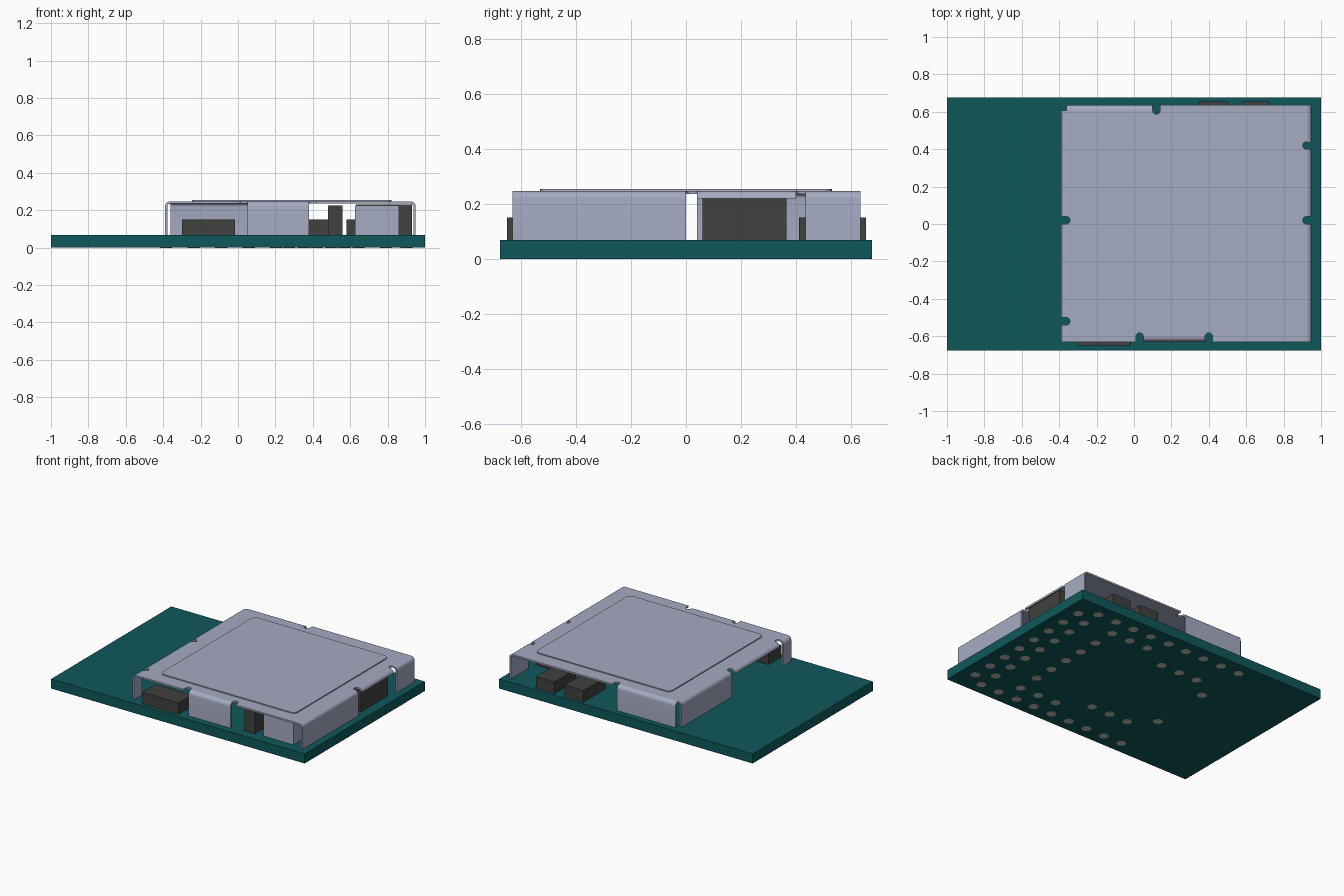
import bpy, bmesh, math
from mathutils import Vector

if "Cube" in bpy.data.objects:
    bpy.data.objects.remove(bpy.data.objects["Cube"], do_unlink=True)


def material(name, rgb):
    m = bpy.data.materials.new(name)
    m.use_nodes = True
    m.diffuse_color = (*rgb, 1)
    m.node_tree.nodes["Principled BSDF"].inputs["Base Color"].default_value = (*rgb, 1)
    return m


TEAL = material("teal board", (0.0045, 0.097, 0.105))
METAL = material("lilac metal", (0.38, 0.405, 0.54))
DARK = material("dark grey", (0.052, 0.052, 0.05))
PAD = material("pad grey", (0.52, 0.52, 0.47))


def finish(bm, name, mat, smooth=False):
    bmesh.ops.recalc_face_normals(bm, faces=bm.faces)
    me = bpy.data.meshes.new(name)
    bm.to_mesh(me)
    bm.free()
    me.materials.append(mat)
    ob = bpy.data.objects.new(name, me)
    bpy.context.collection.objects.link(ob)
    if smooth:
        bpy.ops.object.select_all(action='DESELECT')
        ob.select_set(True)
        bpy.context.view_layer.objects.active = ob
        bpy.ops.object.shade_smooth_by_angle(angle=math.radians(30))
    return ob


def prism(bm, points, offset):
    """Extrude a closed loop of 3D points along an offset."""
    face = bm.faces.new([bm.verts.new(p) for p in points])
    new = bmesh.ops.extrude_face_region(bm, geom=[face])["geom"]
    verts = [v for v in new if isinstance(v, bmesh.types.BMVert)]
    bmesh.ops.translate(bm, vec=offset, verts=verts)


def box(name, mat, x0, x1, y0, y1, z0, z1):
    bm = bmesh.new()
    prism(bm, [(x0, y0, z0), (x1, y0, z0), (x1, y1, z0), (x0, y1, z0)], (0, 0, z1 - z0))
    return finish(bm, name, mat)


# Circuit board and the parts mounted on it
BOARD = 0.068
box("circuit_board", TEAL, -1, 1, -0.677, 0.677, 0, BOARD)
box("front_chip", DARK, -0.30, -0.015, -0.65, -0.50, BOARD, 0.15)
box("back_chip_left", DARK, 0.58, 0.725, 0.41, 0.655, BOARD, 0.15)
box("back_chip_right", DARK, 0.35, 0.50, 0.41, 0.655, BOARD, 0.15)
box("narrow_chip", DARK, 0.48, 0.56, -0.61, -0.45, BOARD, 0.226)
box("large_chip", DARK, 0.63, 0.93, 0.06, 0.365, BOARD, 0.23)
box("metal_can", METAL, 0.625, 0.86, -0.605, -0.30, BOARD, 0.226)

# Shield lid: flat plate inside the bends, with round relief notches
X0, X1, Y0, Y1 = -0.39, 0.95, -0.63, 0.635
TOP, THICK, BEND, NOTCH = 0.247, 0.012, 0.028, 0.02
xa, xb, ya, yb = X0 + BEND, X1 - BEND, Y0 + BEND, Y1 - BEND
# side: (start corner, direction along, direction outward)
SIDES = {
    "front": (Vector((xa, ya, 0)), Vector((1, 0, 0)), Vector((0, -1, 0))),
    "left": (Vector((xb, ya, 0)), Vector((0, 1, 0)), Vector((1, 0, 0))),
    "back": (Vector((xb, yb, 0)), Vector((-1, 0, 0)), Vector((0, 1, 0))),
    "right": (Vector((xa, yb, 0)), Vector((0, -1, 0)), Vector((-1, 0, 0))),
}
NOTCHES = {"front": (0.03, 0.40), "left": (0.02, 0.42), "back": (0.12,), "right": (0.02, -0.52)}


def on_side(side, coord, out, z):
    """Point at an x or y coordinate along a side, moved outward and up."""
    start, along, outward = SIDES[side]
    t = coord * sum(along) - start.dot(along)
    return start + along * t + outward * out + Vector((0, 0, z))


bm = bmesh.new()
outline = []
for side, (start, along, outward) in SIDES.items():
    outline.append(start + Vector((0, 0, TOP - THICK)))
    for c in NOTCHES[side]:
        mid = on_side(side, c, 0, TOP - THICK)
        for i in range(9):
            a = math.pi * i / 8
            outline.append(mid - along * NOTCH * math.cos(a) - outward * NOTCH * math.sin(a))
prism(bm, outline, (0, 0, THICK))
finish(bm, "shield_lid", METAL)


def bent_profile(bottom):
    """Bent sheet section as (outward, height) pairs."""
    angles = [math.pi / 2 * i / 6 for i in range(7)]
    centre, inner = TOP - BEND, BEND - THICK
    outer = [(BEND * math.sin(a), centre + BEND * math.cos(a)) for a in angles]
    inside = [(inner * math.sin(a), centre + inner * math.cos(a)) for a in reversed(angles)]
    if bottom < centre:
        return outer + [(BEND, bottom), (inner, bottom)] + inside
    return outer + inside


FLAT = [(0, TOP), (BEND, TOP), (BEND, TOP - THICK), (0, TOP - THICK)]
WALL = bent_profile(BOARD)
LIP = bent_profile(TOP)

# Folded walls, short bent lips and flat lips round the lid
STRIPS = [
    ("front_wall", "front", WALL, 0.05, 0.38),
    ("front_lip_right", "front", FLAT, xa, 0.01),
    ("front_lip_left", "front", FLAT, 0.42, xb),
    ("left_wall_front", "left", WALL, Y0, 0.0),
    ("left_lip", "left", LIP, 0.04, 0.40),
    ("left_wall_back", "left", WALL, 0.435, Y1),
    ("back_wall", "back", WALL, xa, 0.10),
    ("back_lip", "back", FLAT, 0.14, xb),
    ("right_wall_back", "right", WALL, 0.04, yb),
    ("right_lip", "right", LIP, -0.50, 0.0),
    ("right_wall_front", "right", WALL, Y0, -0.54),
]
for name, side, profile, c0, c1 in STRIPS:
    bm = bmesh.new()
    pts = [on_side(side, c0, d, z) for d, z in profile]
    prism(bm, pts, on_side(side, c1, 0, 0) - on_side(side, c0, 0, 0))
    finish(bm, name, METAL, smooth=profile is not FLAT)

# Raised panel with rounded corners
bm = bmesh.new()
R = 0.03
pts = []
for cx, cy, q in ((0.79, 0.50, 0), (-0.215, 0.50, 1), (-0.215, -0.50, 2), (0.79, -0.50, 3)):
    for i in range(6):
        a = math.pi / 2 * (q + i / 5)
        pts.append((cx + R * math.cos(a), cy + R * math.sin(a), TOP - 0.004))
prism(bm, pts, (0, 0, 0.011))
finish(bm, "raised_panel", METAL)

# Round contact pads under the board, mirrored front to back
P = 0.147
half = [(0.79 - P * i, 0.586) for i in range(9)]
half += [(0.90, P * (i + 0.5)) for i in range(4)]
half += [(0.79, P * i) for i in range(4)]
half += [(0.567 - P * i, 0.458) for i in range(3)]
half += [(0.06 - P * i, 0.348) for i in range(3)]
half += [(0.57, P * i) for i in range(3)] + [(-0.385, 0.22)]
pads = {(round(x, 3), round(s * y, 3)) for x, y in half for s in (1, -1)}
bm = bmesh.new()
for x, y in sorted(pads):
    ring = [(x + 0.032 * math.cos(math.tau * i / 16), y + 0.032 * math.sin(math.tau * i / 16), -0.001)
            for i in range(16)]
    prism(bm, ring, (0, 0, 0.004))
finish(bm, "contact_pads", PAD)
